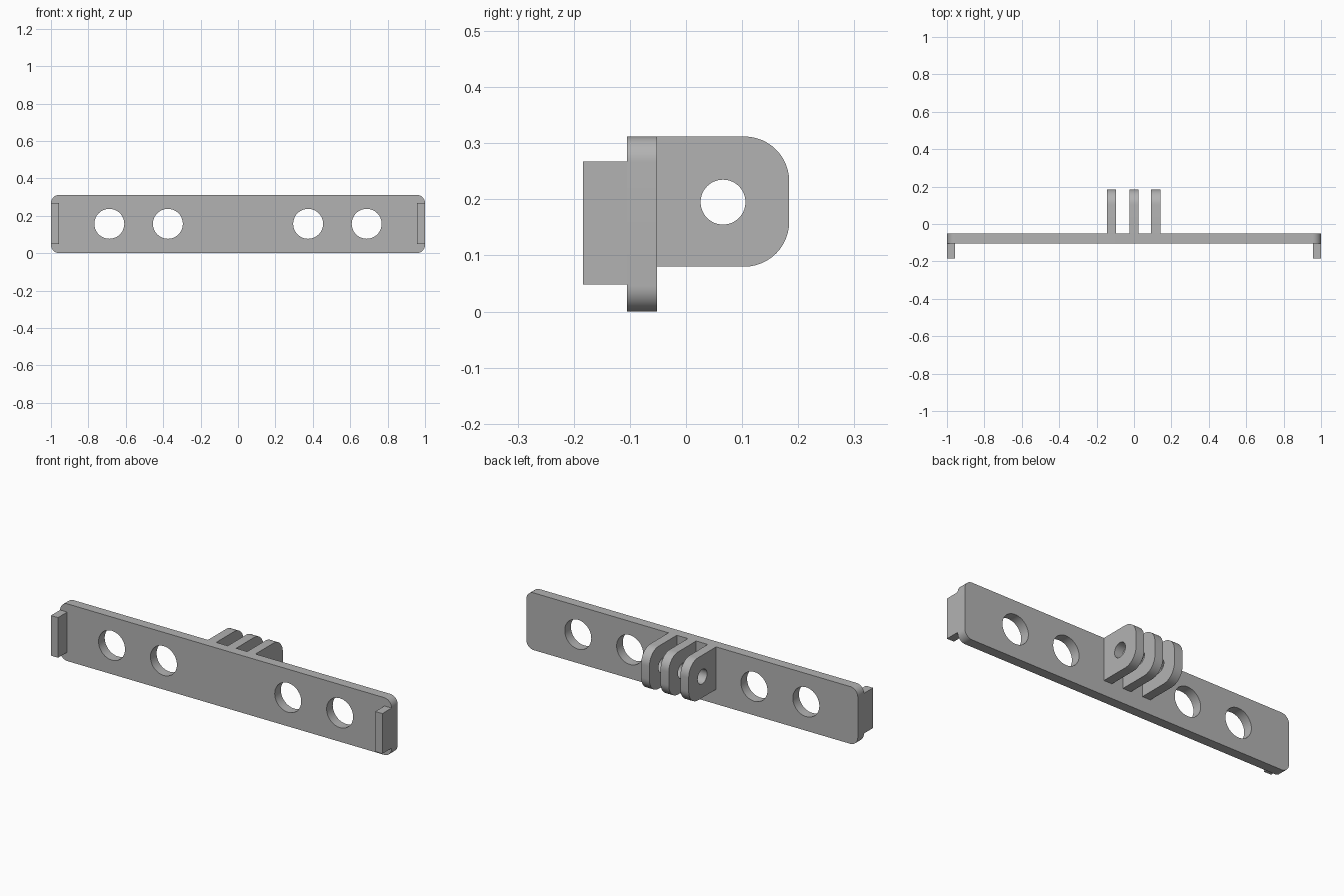
import bpy, bmesh
from math import cos, sin, pi
from mathutils import Vector

cube = bpy.data.objects.get("Cube")
if cube:
    bpy.data.objects.remove(cube, do_unlink=True)

# Single grey plastic
grey = bpy.data.materials.new("grey_plastic")
grey.use_nodes = True
colour = (0.45, 0.45, 0.45, 1)
grey.diffuse_color = colour
grey.node_tree.nodes["Principled BSDF"].inputs["Base Color"].default_value = colour


def arc(u, v, r, start, end, steps):
    """Points along a circular arc."""
    angles = [start + (end - start) * i / steps for i in range(steps + 1)]
    return [(u + r * cos(a), v + r * sin(a)) for a in angles]


def circle(u, v, r):
    return arc(u, v, r, 0, 2 * pi, 48)[:-1]


def rounded_rect(u0, u1, v0, v1, r, square_left=False):
    """Rounded outline, optionally with square corners on the low-u side."""
    points = arc(u1 - r, v0 + r, r, -pi / 2, 0, 12) + arc(u1 - r, v1 - r, r, 0, pi / 2, 12)
    if square_left:
        return points + [(u0, v1), (u0, v0)]
    return points + arc(u0 + r, v1 - r, r, pi / 2, pi, 12) + arc(u0 + r, v0 + r, r, pi, 1.5 * pi, 12)


def extruded(name, loops, place, depth):
    """Fill an outline with holes, then extrude it along the depth vector."""
    bm = bmesh.new()
    for loop in loops:
        verts = [bm.verts.new(place(u, v)) for u, v in loop]
        for i, vert in enumerate(verts):
            bm.edges.new((verts[i - 1], vert))
    bmesh.ops.triangle_fill(bm, edges=bm.edges[:], use_beauty=True)
    out = bmesh.ops.extrude_face_region(bm, geom=bm.faces[:])
    moved = [g for g in out["geom"] if isinstance(g, bmesh.types.BMVert)]
    bmesh.ops.translate(bm, verts=moved, vec=Vector(depth))
    bmesh.ops.recalc_face_normals(bm, faces=bm.faces[:])
    mesh = bpy.data.meshes.new(name)
    bm.to_mesh(mesh)
    bm.free()
    mesh.materials.append(grey)
    obj = bpy.data.objects.new(name, mesh)
    bpy.context.collection.objects.link(obj)
    bpy.ops.object.select_all(action="DESELECT")
    obj.select_set(True)
    bpy.context.view_layer.objects.active = obj
    bpy.ops.object.shade_smooth_by_angle(angle=pi / 6)


HEIGHT = 0.312
PLATE_FRONT, PLATE_BACK = -0.105, -0.052

# Long plate with four round holes
holes = [circle(side * x, 0.157, 0.08) for side in (-1, 1) for x in (0.375, 0.688)]
extruded("plate", [rounded_rect(-1, 1, 0, HEIGHT, 0.045)] + holes,
         lambda u, v: (u, PLATE_FRONT, v), (0, PLATE_BACK - PLATE_FRONT, 0))

# End tabs on the front
for name, x in (("right_tab", -1), ("left_tab", 0.957)):
    extruded(name, [[(-0.184, 0.048), (PLATE_FRONT, 0.048), (PLATE_FRONT, 0.267), (-0.184, 0.267)]],
             lambda u, v: (x, u, v), (0.043, 0, 0))

# Three pierced mounting lugs on the back
for name, x in (("right_lug", -0.12), ("middle_lug", 0), ("left_lug", 0.117)):
    outline = rounded_rect(PLATE_BACK, 0.184, 0.08, HEIGHT, 0.08, square_left=True)
    extruded(name, [outline, circle(0.066, 0.195, 0.04)],
             lambda u, v: (x - 0.025, u, v), (0.05, 0, 0))
